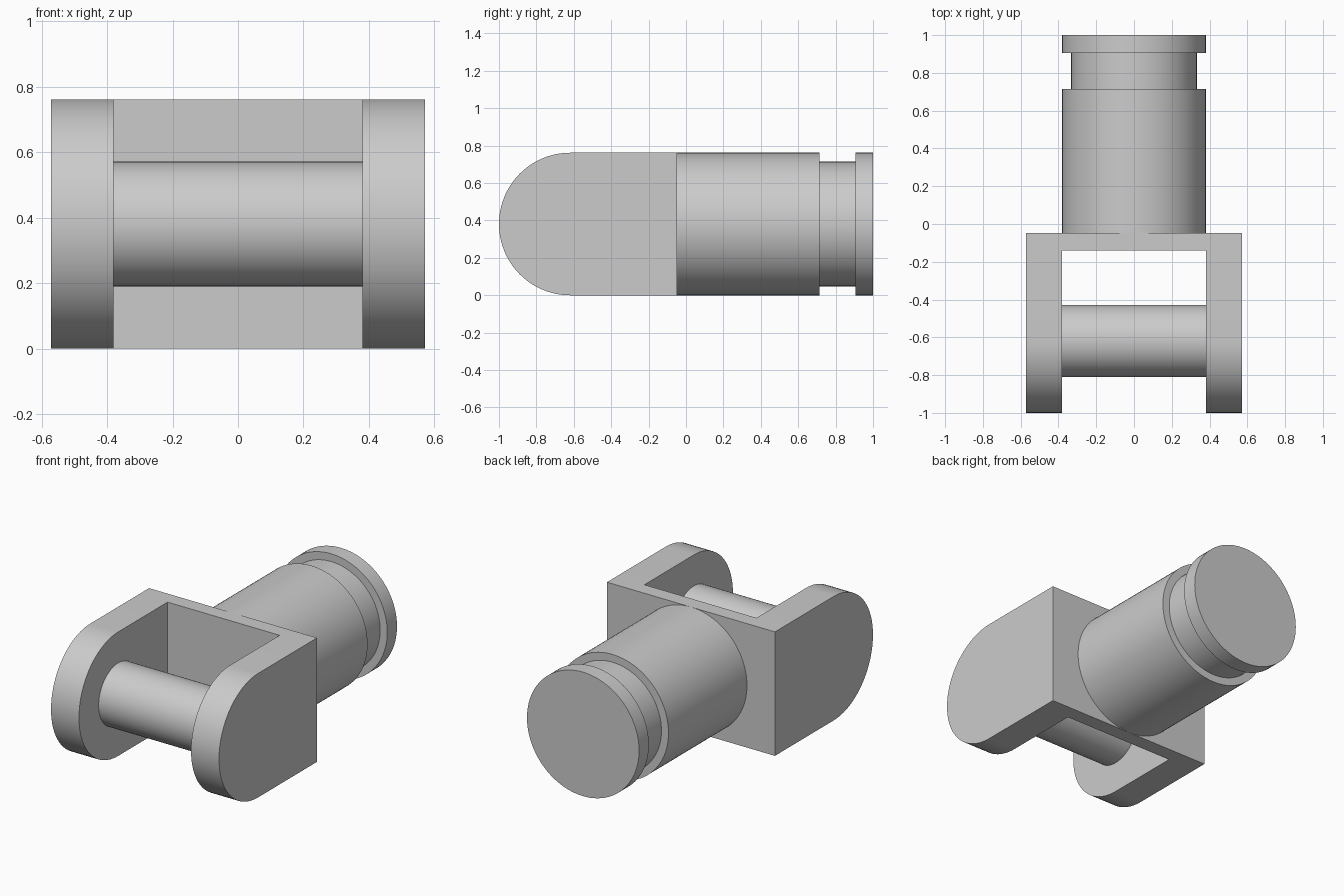
import bpy, bmesh
from math import sin, cos, pi, radians
from mathutils import Matrix, Vector

if "Cube" in bpy.data.objects:
    bpy.data.objects.remove(bpy.data.objects["Cube"])

R = 0.381          # main radius, also the axis height
HALF_W = 0.571     # half width of the fork
PIN_Y = -0.619     # centre of the rounded fork ends
WEB_FRONT, WEB_BACK = -0.14, -0.048

grey = bpy.data.materials.new("plain_grey")
grey.use_nodes = True
colour = (0.6, 0.6, 0.6, 1)
grey.diffuse_color = colour
grey.node_tree.nodes["Principled BSDF"].inputs["Base Color"].default_value = colour


def finish(name, bm):
    bmesh.ops.recalc_face_normals(bm, faces=bm.faces)
    mesh = bpy.data.meshes.new(name)
    bm.to_mesh(mesh)
    bm.free()
    mesh.materials.append(grey)
    obj = bpy.data.objects.new(name, mesh)
    bpy.context.collection.objects.link(obj)
    return obj


def smooth(obj):
    bpy.ops.object.select_all(action='DESELECT')
    obj.select_set(True)
    bpy.context.view_layer.objects.active = obj
    bpy.ops.object.shade_smooth_by_angle(angle=radians(30))


# Fork: rounded side profile extruded across the width
bm = bmesh.new()
steps = 48
outline = [(WEB_BACK, 0), (WEB_BACK, 2 * R)]
outline += [(PIN_Y - R * sin(pi * i / steps), R + R * cos(pi * i / steps))
            for i in range(steps + 1)]
side = bm.faces.new([bm.verts.new((-HALF_W, y, z)) for y, z in outline])
ext = bmesh.ops.extrude_face_region(bm, geom=[side])
bmesh.ops.translate(bm, vec=(2 * HALF_W, 0, 0),
                    verts=[v for v in ext["geom"] if isinstance(v, bmesh.types.BMVert)])
fork = finish("fork", bm)

# Slot between the two cheeks
bm = bmesh.new()
bmesh.ops.create_cube(bm, size=1)
bmesh.ops.scale(bm, vec=(2 * R, 1, 2), verts=bm.verts)
bmesh.ops.translate(bm, vec=(0, WEB_FRONT - 0.5, R), verts=bm.verts)
cutter = finish("slot_cutter", bm)
cut = fork.modifiers.new("slot", 'BOOLEAN')
cut.operation = 'DIFFERENCE'
cut.solver = 'EXACT'
cut.object = cutter
bpy.context.view_layer.objects.active = fork
bpy.ops.object.modifier_apply(modifier=cut.name)
bpy.data.objects.remove(cutter)
smooth(fork)

# Cross pin between the cheeks
bm = bmesh.new()
bmesh.ops.create_cone(bm, cap_ends=True, segments=64, radius1=R / 2, radius2=R / 2, depth=2 * R,
                      matrix=Matrix.Translation((0, PIN_Y, R)) @ Matrix.Rotation(pi / 2, 4, 'Y'))
smooth(finish("cross_pin", bm))

# Shank with its groove and end collar, turned around the long axis
bm = bmesh.new()
profile = [(R, WEB_BACK), (R, 0.714), (0.333, 0.714), (0.333, 0.905), (R, 0.905), (R, 1)]
segments = 96
rings = []
for r, y in profile:
    rings.append([bm.verts.new((r * cos(2 * pi * i / segments), y,
                                R + r * sin(2 * pi * i / segments))) for i in range(segments)])
for a, b in zip(rings, rings[1:]):
    for i in range(segments):
        j = (i + 1) % segments
        bm.faces.new((a[i], a[j], b[j], b[i]))
bm.faces.new(rings[0])
bm.faces.new(rings[-1])
smooth(finish("shank", bm))
